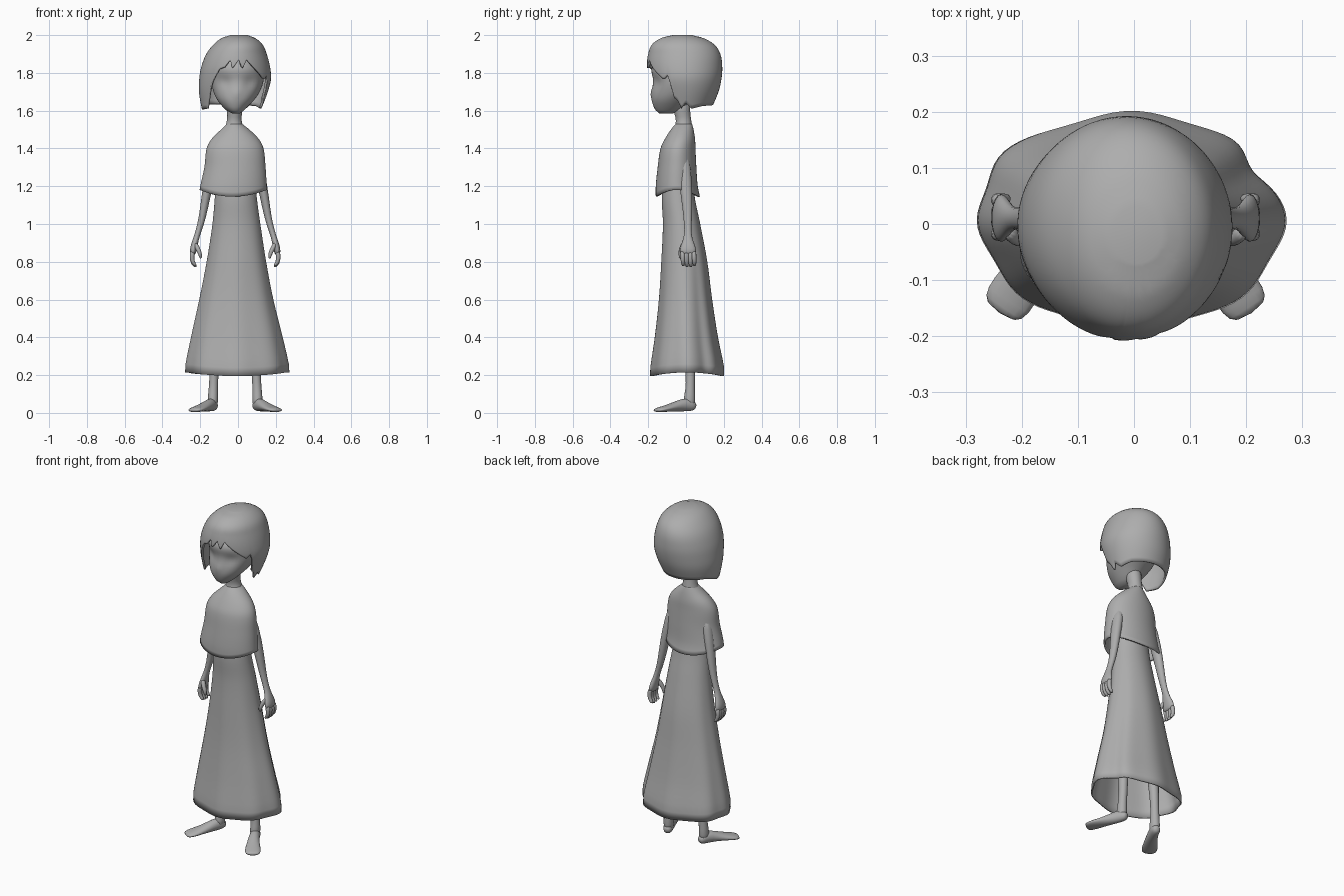
import bpy, math
from math import sin, cos, pi, radians, exp
from mathutils import Vector

cube = bpy.data.objects.get("Cube")
if cube:
    bpy.data.objects.remove(cube, do_unlink=True)

MID = -0.015  # the body's own mirror line

clay = bpy.data.materials.new("clay_grey")
clay.use_nodes = True
tone = (0.42, 0.42, 0.42, 1)
clay.diffuse_color = tone
for node in clay.node_tree.nodes:
    if node.type == 'BSDF_PRINCIPLED':
        node.inputs["Base Color"].default_value = tone
        node.inputs["Roughness"].default_value = 0.8


def make(name, verts, faces, thickness=0, subdivide=0):
    mesh = bpy.data.meshes.new(name)
    mesh.from_pydata(verts, [], faces)
    mesh.materials.append(clay)
    mesh.shade_smooth()
    obj = bpy.data.objects.new(name, mesh)
    bpy.context.collection.objects.link(obj)
    if thickness:
        mod = obj.modifiers.new("thickness", 'SOLIDIFY')
        mod.thickness = thickness
        mod.offset = -1
    if subdivide:
        mod = obj.modifiers.new("smooth", 'SUBSURF')
        mod.levels = mod.render_levels = subdivide
    return obj


def sample(table, t):
    """Smooth interpolation of the rows of a table keyed by the first column."""
    rows = sorted(table)
    t = min(max(t, rows[0][0]), rows[-1][0])
    i = 0
    while i < len(rows) - 2 and t > rows[i + 1][0]:
        i += 1
    a, b = rows[i], rows[i + 1]
    before, after = rows[max(i - 1, 0)], rows[min(i + 2, len(rows) - 1)]
    span = b[0] - a[0]
    u = (t - a[0]) / span
    out = []
    for k in range(1, len(a)):
        ma = (b[k] - before[k]) / (b[0] - before[0]) * span
        mb = (after[k] - a[k]) / (after[0] - a[0]) * span
        d = b[k] - a[k]
        out.append(a[k] + u * ma + u * u * (3 * d - 2 * ma - mb)
                   + u ** 3 * (ma + mb - 2 * d))
    return out


def grid_faces(rows, cols):
    return [(r * cols + c, (r + 1) * cols + c,
             (r + 1) * cols + (c + 1) % cols, r * cols + (c + 1) % cols)
            for r in range(rows - 1) for c in range(cols)]


def body(name, table, edge, rows, cols, shape=None, thickness=0, close=False):
    """Oval sections (z, left, right, front, back) down to a shaped lower edge."""
    top = max(r[0] for r in table)
    verts = []
    for r in range(rows):
        for c in range(cols):
            a = 2 * pi * c / cols - pi  # zero faces the front, positive is +x
            z = top - (top - edge(a)) * (r / (rows - 1)) ** 1.4
            x0, x1, y0, y1 = sample(table, z)
            k = shape(a, z) if shape else 1
            verts.append(((x0 + x1) / 2 + (x1 - x0) / 2 * sin(a) * k,
                          (y0 + y1) / 2 - (y1 - y0) / 2 * cos(a) * k, z))
    faces = grid_faces(rows, cols) + [tuple(reversed(range(cols)))[::-1]]
    if close:
        faces.append(tuple(range((rows - 1) * cols, rows * cols))[::-1])
    return make(name, verts, faces, thickness)


def tube(name, points, up, sides=10):
    """Oval tube; points are x, y, z, half width, half depth along up."""
    centres = [Vector(p[:3]) for p in points]
    verts = []
    for i, p in enumerate(points):
        along = centres[min(i + 1, len(points) - 1)] - centres[max(i - 1, 0)]
        side = along.cross(Vector(up)).normalized()
        depth = side.cross(along).normalized()
        for c in range(sides):
            a = 2 * pi * c / sides
            verts.append(centres[i] + side * cos(a) * p[3] + depth * sin(a) * p[4])
    last = (len(points) - 1) * sides
    faces = grid_faces(len(points), sides)
    faces += [tuple(range(sides)), tuple(range(last, last + sides))[::-1]]
    return make(name, verts, faces, subdivide=1)


def pair(name, points, up):
    for label, s in (("left_", 1), ("right_", -1)):
        tube(label + name, [(MID + s * p[0], *p[1:]) for p in points], up)


# Head: narrow chin, eye hollows and a small nose
def face_shape(a, z):
    hollows = sum(exp(-((a - s * 0.5) / 0.28) ** 2 - ((z - 1.745) / 0.035) ** 2)
                  for s in (-1, 1))
    nose = exp(-(a / 0.16) ** 2 - ((z - 1.69) / 0.025) ** 2)
    return 1 - 0.07 * hollows + 0.05 * nose


head = [(1.585, -.03, .01, -.14, -.07), (1.6, -.06, .03, -.16, -.03),
        (1.65, -.105, .08, -.18, .03), (1.7, -.13, .115, -.18, .1),
        (1.76, -.14, .135, -.175, .13), (1.83, -.14, .13, -.18, .13),
        (1.92, -.09, .08, -.12, .08)]
body("head", head, lambda a: 1.585, 28, 48, face_shape, close=True)

# Bobbed hair with a jagged fringe swept to the left side
fringe = [(-180, 1.63), (-120, 1.635), (-85, 1.605), (-55, 1.61), (-47, 1.66),
          (-38, 1.76), (-28, 1.82), (-19, 1.83), (-10, 1.87), (-6, 1.82), (5, 1.87),
          (11, 1.82), (19, 1.87), (35, 1.82), (54, 1.765), (63, 1.79), (69, 1.67),
          (77, 1.65), (84, 1.61), (92, 1.64), (105, 1.61), (130, 1.625), (180, 1.63)]


def hair_edge(a):
    for (a0, z0), (a1, z1) in zip(fringe, fringe[1:]):
        if a0 <= math.degrees(a) <= a1:
            return z0 + (z1 - z0) * (math.degrees(a) - a0) / (a1 - a0)
    return fringe[0][1]


hair = [(2.0, -.04, .05, -.07, .03), (1.985, -.085, .09, -.13, .09),
        (1.95, -.13, .13, -.18, .15), (1.9, -.168, .152, -.2, .182),
        (1.83, -.195, .17, -.208, .192), (1.77, -.205, .175, -.2, .188),
        (1.7, -.207, .158, -.18, .172), (1.6, -.19, .12, -.15, .13)]
body("hair", hair, hair_edge, 26, 150, thickness=0.012)

# Neck
tube("neck", [(-.015, -.03, 1.66, .05, .055), (-.018, -.02, 1.59, .04, .042),
              (-.02, -.012, 1.55, .037, .04), (-.02, -.012, 1.51, .05, .048),
              (-.018, -.02, 1.46, .08, .06)], (0, 1, 0), 16)

# Shoulder cape, raised a little over the arms
cape = [(1.53, -.06, .022, -.055, .032), (1.5, -.09, .06, -.08, .04),
        (1.45, -.14, .11, -.112, .048), (1.4, -.166, .135, -.135, .05),
        (1.3, -.178, .146, -.15, .055), (1.2, -.2, .152, -.16, .062),
        (1.14, -.21, .155, -.16, .075)]
body("cape", cape, lambda a: 1.163 - 0.018 * cos(2 * a), 24, 64, thickness=0.01)

# Long flared dress with soft pleats that deepen towards the hem
dress = [(1.32, -.11, .08, -.11, .03), (1.15, -.122, .098, -.128, .045),
         (1.0, -.135, .118, -.122, .075), (0.8, -.165, .148, -.13, .112),
         (0.6, -.203, .185, -.142, .137), (0.4, -.245, .233, -.163, .167),
         (0.24, -.275, .267, -.185, .198), (0.19, -.272, .264, -.187, .197)]


def pleats(a, z):
    depth = min(max((1.1 - z) / 0.9, 0), 1)
    dent = exp(-((a - radians(122)) / 0.2) ** 2)
    bulge = exp(-((a + radians(122)) / 0.25) ** 2)
    return 1 + depth * (0.02 * cos(8 * a) - 0.07 * dent + 0.06 * bulge)


body("dress", dress, lambda a: 0.205 - 0.01 * cos(2 * a), 36, 96, pleats, 0.008)

# Arms and palms
pair("arm", [(.1, -.02, 1.4, .035, .04), (.146, 0, 1.2, .027, .036),
             (.165, .008, 1.08, .022, .027), (.182, .01, 1.0, .018, .021),
             (.202, .01, .94, .015, .019), (.213, .01, .9, .018, .034),
             (.222, .01, .865, .02, .048), (.225, .012, .835, .015, .044)], (0, 1, 0))

# Curled fingers and thumbs
for i, finger in enumerate(("index", "middle", "ring", "little")):
    y = -.018 + i * .02
    drop = .01 * sin(pi * (i + 0.5) / 4)
    pair(finger + "_finger", [(.222, y, .86, .014, .014), (.23, y, .83, .013, .013),
                              (.226, y + .002, .8 - drop, .012, .012),
                              (.205, y + .004, .78 - drop, .007, .008)], (0, 1, 0))
pair("thumb", [(.213, -.01, .9, .013, .016), (.196, -.026, .865, .013, .014),
               (.184, -.03, .84, .011, .012), (.182, -.028, .815, .006, .007)], (0, 1, 0))

# Legs and splayed bare feet
pair("leg", [(.1, 0, .6, .05, .05), (.108, .02, .32, .03, .032),
             (.112, .024, .2, .024, .025), (.116, .022, .12, .026, .026),
             (.118, .018, .07, .03, .034), (.118, .015, .03, .026, .032)], (0, 1, 0))
pair("foot", [(.108, .052, .03, .014, .014), (.112, .038, .036, .027, .028),
              (.125, .005, .046, .03, .04), (.15, -.045, .036, .033, .03),
              (.185, -.1, .024, .044, .019), (.21, -.138, .017, .048, .014),
              (.225, -.16, .013, .034, .01)], (0, 0, 1))
